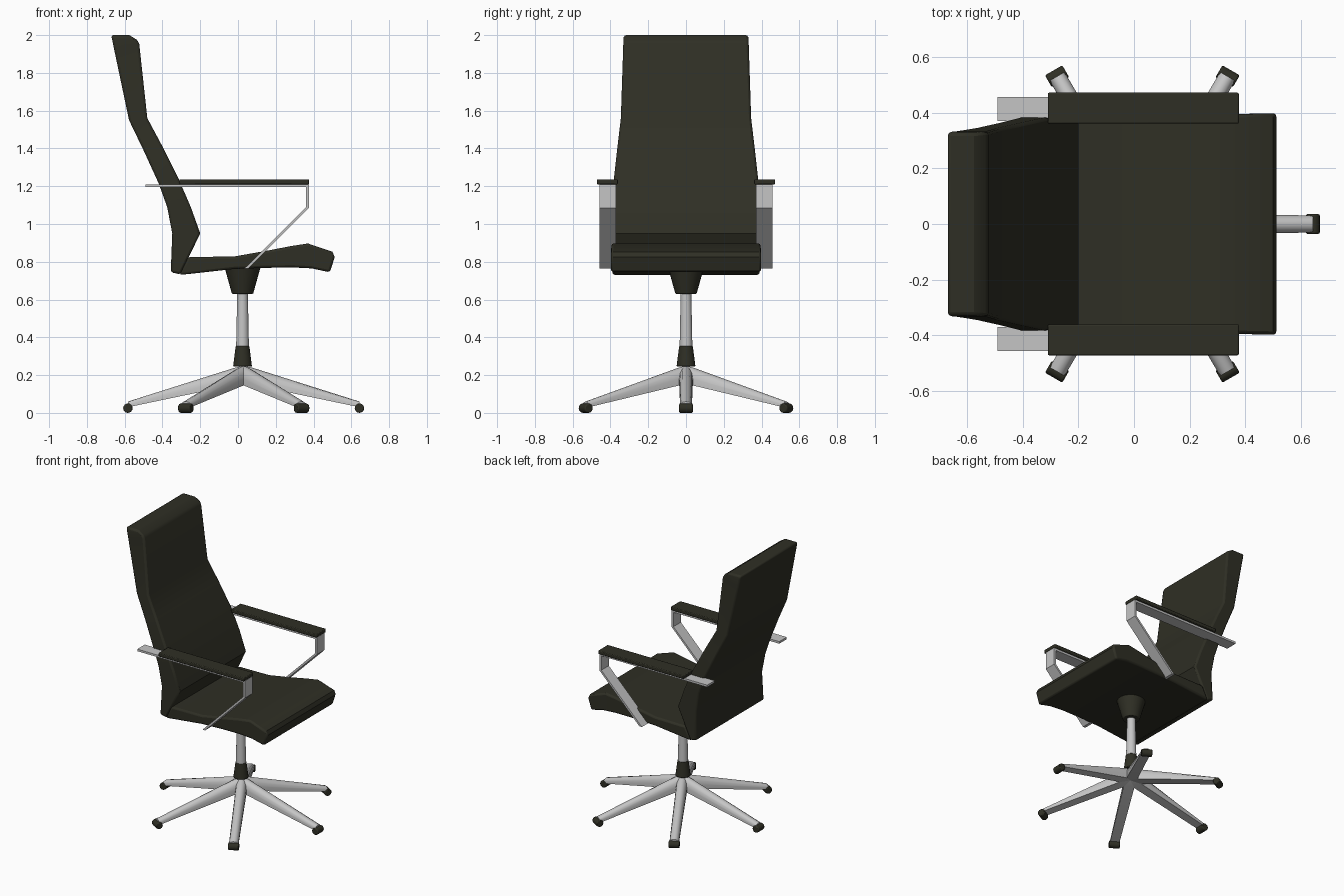
import bpy, bmesh, math
from mathutils import Matrix, Vector

if "Cube" in bpy.data.objects:
    bpy.data.objects.remove(bpy.data.objects["Cube"])

CX = 0.03  # pedestal axis


def material(name, rgb):
    m = bpy.data.materials.new(name)
    m.diffuse_color = (*rgb, 1)
    m.use_nodes = True
    m.node_tree.nodes["Principled BSDF"].inputs["Base Color"].default_value = m.diffuse_color
    return m


DARK = material("dark olive upholstery", (0.028, 0.028, 0.018))
METAL = material("light grey metal", (0.56, 0.56, 0.56))


def finish(name, bm, mat, bevel=0, angle=35, segments=2):
    bmesh.ops.recalc_face_normals(bm, faces=bm.faces)
    me = bpy.data.meshes.new(name)
    bm.to_mesh(me)
    bm.free()
    ob = bpy.data.objects.new(name, me)
    bpy.context.collection.objects.link(ob)
    me.materials.append(mat)
    if bevel:
        b = ob.modifiers.new("bevel", 'BEVEL')
        b.width = bevel
        b.segments = segments
        b.limit_method = 'ANGLE'
        b.angle_limit = math.radians(50)
    bpy.ops.object.select_all(action='DESELECT')
    ob.select_set(True)
    bpy.context.view_layer.objects.active = ob
    bpy.ops.object.shade_smooth_by_angle(angle=math.radians(angle))
    return ob


def loft(name, rings, mat, **kw):
    bm = bmesh.new()
    rs = [[bm.verts.new(p) for p in r] for r in rings]
    n = len(rs[0])
    for a, b in zip(rs, rs[1:]):
        for i in range(n):
            j = (i + 1) % n
            bm.faces.new((a[i], a[j], b[j], b[i]))
    bm.faces.new(rs[0])
    bm.faces.new(rs[-1])
    return finish(name, bm, mat, **kw)


def cushion(name, rows):
    """rows: x, z on one surface, x, z on the other, half width"""
    rings = [[(a, -w, b), (a, w, b), (c, w, d), (c, -w, d)] for a, b, c, d, w in rows]
    return loft(name, rings, DARK, bevel=0.012, angle=30)


def cone(name, z0, z1, r0, r1, mat, bevel=0):
    bm = bmesh.new()
    bmesh.ops.create_cone(bm, cap_ends=True, segments=24, radius1=r0, radius2=r1,
                          depth=z1 - z0,
                          matrix=Matrix.Translation((CX - 0.006, 0, (z0 + z1) / 2)))
    return finish(name, bm, mat, bevel=bevel)


# Seat: top and bottom surfaces from rear to front
cushion("seat", [
    (-0.265, 0.825, -0.31, 0.73, 0.39),
    (-0.02, 0.828, -0.02, 0.762, 0.39),
    (0.15, 0.858, 0.15, 0.768, 0.39),
    (0.28, 0.883, 0.29, 0.77, 0.392),
    (0.37, 0.897, 0.39, 0.765, 0.395),
    (0.50, 0.853, 0.46, 0.75, 0.398),
    (0.512, 0.825, 0.487, 0.745, 0.398)])

# Backrest: front and rear surfaces from bottom to top
cushion("backrest", [
    (-0.305, 0.733, -0.356, 0.745, 0.39),
    (-0.20, 0.95, -0.348, 0.95, 0.385),
    (-0.25, 1.09, -0.375, 1.09, 0.385),
    (-0.315, 1.24, -0.42, 1.215, 0.382),
    (-0.405, 1.42, -0.50, 1.39, 0.362),
    (-0.48, 1.56, -0.577, 1.55, 0.345),
    (-0.523, 1.955, -0.657, 1.93, 0.332),
    (-0.535, 1.975, -0.667, 1.98, 0.332),
    (-0.575, 2.0, -0.672, 2.0, 0.328)])

# Armrests: bent flat bar and pad on both sides
BAR = [(-0.49, 1.21, -0.49, 1.195), (0.375, 1.21, 0.361, 1.195),
       (0.375, 1.085, 0.361, 1.091), (0.055, 0.765, 0.035, 0.765)]
for side, s in (("left", 1), ("right", -1)):
    y0, y1 = 0.371 * s, 0.457 * s
    loft(side + "_arm_bar",
         [[(a, y0, b), (a, y1, b), (c, y1, d), (c, y0, d)] for a, b, c, d in BAR],
         METAL, angle=20)
    y0, y1 = 0.361 * s, 0.472 * s
    loft(side + "_arm_pad",
         [[(x, y0, 1.21), (x, y1, 1.21), (x, y1, 1.236), (x, y0, 1.236)]
          for x in (-0.31, 0.377)], DARK, bevel=0.005)

# Pedestal
cone("seat_mount", 0.63, 0.77, 0.056, 0.095, DARK, 0.004)
cone("gas_column", 0.34, 0.64, 0.034, 0.028, METAL)
cone("base_hub", 0.245, 0.355, 0.05, 0.036, DARK, 0.004)


# Six legs with rollers
def leg_ring(r, top, bottom, w, rot):
    pts = [(r, w, bottom), (r, -w, bottom)]
    mid = bottom + (top - bottom) * 0.4
    for i in range(7):
        t = math.pi * (1 - i / 6)
        pts.append((r, w * math.cos(t), mid + (top - mid) * math.sin(t)))
    return [Matrix.Translation((CX, 0, 0)) @ rot @ Vector(p) for p in pts]


for k in range(6):
    rot = Matrix.Rotation(k * math.pi / 3, 4, 'Z')
    loft(f"base_leg_{k + 1}",
         [leg_ring(0.0, 0.25, 0.165, 0.036, rot), leg_ring(0.05, 0.238, 0.148, 0.036, rot),
          leg_ring(0.613, 0.06, 0.03, 0.031, rot)], METAL, angle=40)
    bm = bmesh.new()
    bmesh.ops.create_cone(bm, cap_ends=True, segments=16, radius1=0.025, radius2=0.025,
                          depth=0.072,
                          matrix=Matrix.Translation((CX, 0, 0)) @ rot
                          @ Matrix.Translation((0.613, 0, 0.025))
                          @ Matrix.Rotation(math.pi / 2, 4, 'X'))
    finish(f"roller_{k + 1}", bm, DARK, bevel=0.006)
